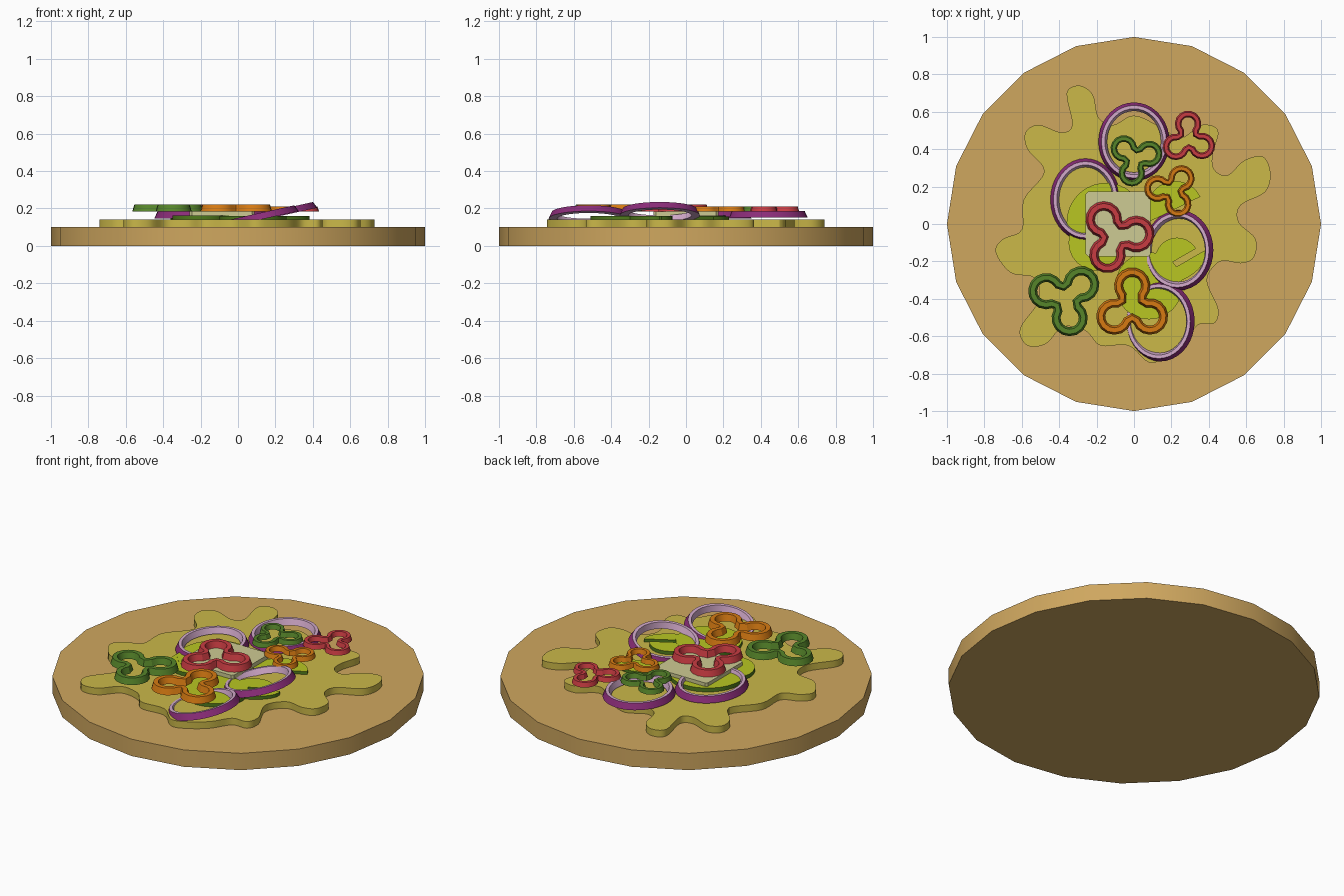
import bpy, bmesh
from math import sin, cos, pi, radians
from mathutils import Vector, Matrix

cube = bpy.data.objects.get("Cube")
if cube:
    bpy.data.objects.remove(cube, do_unlink=True)


def material(name, hex_code):
    """Flat colour given as an sRGB hex string, stored as linear."""
    srgb = [int(hex_code[i:i + 2], 16) / 255 for i in (0, 2, 4)]
    rgba = [((c + 0.055) / 1.055) ** 2.4 for c in srgb] + [1]
    m = bpy.data.materials.new(name)
    m.use_nodes = True
    m.diffuse_color = rgba
    m.node_tree.nodes["Principled BSDF"].inputs["Base Color"].default_value = rgba
    return m


crust = material("crust tan", "CFA75F")
sauce = material("sauce yellow", "CBB849")
lime = material("slice lime", "B8C622")
skin = material("slice skin green", "4F7A1C")
cheese = material("cheese cream", "CECB93")
red = material("pepper red", "C93C42")
orange = material("pepper orange", "D67A12")
green = material("pepper green", "56852A")
purple = material("onion purple", "8A2C78")
lavender = material("onion lavender", "D3AACB")


def finish(name, bm, mats, smooth=True):
    bmesh.ops.recalc_face_normals(bm, faces=bm.faces[:])
    mesh = bpy.data.meshes.new(name)
    bm.to_mesh(mesh)
    bm.free()
    for m in mats:
        mesh.materials.append(m)
    ob = bpy.data.objects.new(name, mesh)
    bpy.context.collection.objects.link(ob)
    if smooth:
        bpy.ops.object.select_all(action='DESELECT')
        ob.select_set(True)
        bpy.context.view_layer.objects.active = ob
        bpy.ops.object.shade_smooth_by_angle(angle=radians(30))
    return ob


def slab(name, outline, z0, z1, mats):
    """Extruded outline; a second material goes on the side walls."""
    bm = bmesh.new()
    base = bm.faces.new([bm.verts.new((x, y, z0)) for x, y in outline])
    top = bmesh.ops.extrude_face_region(bm, geom=[base], use_keep_orig=True)
    for v in top["geom"]:
        if isinstance(v, bmesh.types.BMVert):
            v.co.z = z1
    bm.normal_update()
    for f in bm.faces:
        f.material_index = len(mats) - 1 if abs(f.normal.z) < 0.5 else 0
    return finish(name, bm, mats)


def sweep(name, path, profile, mats, edge_mats):
    """Closed flat path (anticlockwise) carrying a closed (outward, up) profile."""
    bm = bmesh.new()
    loops = []
    n, k = len(path), len(profile)
    for i, p in enumerate(path):
        t = (path[(i + 1) % n] - path[i - 1]).normalized()
        out = Vector((t.y, -t.x))
        loops.append([bm.verts.new((*(p + out * o), z)) for o, z in profile])
    for i in range(n):
        a, b = loops[i], loops[(i + 1) % n]
        for j in range(k):
            f = bm.faces.new((a[j], b[j], b[(j + 1) % k], a[(j + 1) % k]))
            f.material_index = edge_mats[j]
    return finish(name, bm, mats)


def arc(cx, cy, r, start, end, n, squash=1.0, turn=0.0):
    """Points on an arc, flattened across its local y and then turned."""
    pts = []
    for i in range(n):
        a = radians(start + (end - start) * i / (n - 1))
        x, y = r * cos(a), r * sin(a) * squash
        t = radians(turn)
        pts.append((cx + x * cos(t) - y * sin(t), cy + x * sin(t) + y * cos(t)))
    return pts


def smooth_loop(pts, steps=5):
    """Rounded closed curve through the given points."""
    out = []
    n = len(pts)
    for i in range(n):
        a, b, c, d = (Vector(pts[(i + s) % n]) for s in (-1, 0, 1, 2))
        for s in range(steps):
            t = s / steps
            p = b * 2 + (c - a) * t + (a * 2 - b * 5 + c * 4 - d) * t ** 2
            p += (b * 3 - a - c * 3 + d) * t ** 3
            out.append(p / 200)
    return out


# Crust: twenty-sided board
slab("crust", arc(0, 0, 1, 0, 342, 20), 0, 0.1, [crust])

# Sauce: splat with rounded lobes, outline in hundredths
splat = [(-29, 74), (-22, 69), (-19, 57), (-11, 53), (0, 58), (14, 52), (25, 46),
         (36, 53), (45, 50), (42, 37), (43, 29), (50, 26), (59, 34), (69, 36),
         (73, 27), (70, 17), (57, 10), (56, 1), (65, -8), (64, -18), (57, -21),
         (46, -20), (39, -30), (45, -45), (43, -53), (34, -54), (27, -64),
         (18, -71), (8, -74), (-3, -65), (-18, -65), (-26, -57), (-38, -55),
         (-47, -64), (-57, -65), (-61, -56), (-51, -41), (-53, -29), (-66, -26),
         (-74, -15), (-70, -8), (-60, -3), (-59, 13), (-48, 28), (-57, 40),
         (-58, 49), (-51, 53), (-39, 49), (-33, 53), (-36, 70)]
slab("sauce", smooth_loop(splat), 0.1, 0.14, [sauce])

# Green slices: whole discs and cut halves with dark skin
slices = [("large_slice", arc(-0.15, 0.01, 0.21, 0, 348, 30)),
          ("left_slice", arc(-0.2, -0.1, 0.15, 0, 345, 24)),
          ("front_slice", arc(0.08, -0.33, 0.18, 0, 345, 24)),
          ("right_half_slice", arc(0.23, -0.19, 0.117, 0, 180, 16, 1, 30)),
          ("right_cut_slice", arc(0.25, -0.215, 0.145, 180, 360, 16, 0.55, 30)),
          ("back_half_slice", arc(0.22, 0.08, 0.15, 0, 180, 16, 1, 26))]
for i, (name, outline) in enumerate(slices):
    slab(name, outline, 0.135, 0.163 - 0.001 * i, [lime, skin])

# Cheese: square with nipped corners
c, n = 0.173, 0.012
corner = [(c, n - c), (c, c - n), (c - n, c), (n - c, c),
          (-c, c - n), (-c, n - c), (n - c, -c), (c - n, -c)]
slab("cheese_slice", [(x - 0.085, y) for x, y in corner], 0.16, 0.184, [cheese])


# Onion rings: purple outside, lavender inside; two lean to the left
def onion(name, x, y, z, rx, ry, lean):
    path = [Vector((rx * cos(2 * pi * i / 36), ry * sin(2 * pi * i / 36)))
            for i in range(36)]
    h = 0.0175
    profile = [(0, -h), (-0.016, h), (-0.034, h), (-0.046, -h)]
    ob = sweep(name, path, profile, [purple, lavender], [0, 1, 1, 1])
    ob.matrix_world = Matrix.Translation((x, y, z)) @ Matrix.Rotation(radians(lean), 4, 'Y')


onion("back_onion", 0, 0.44, 0.17, 0.19, 0.21, 0)
onion("left_onion", -0.26, 0.13, 0.165, 0.187, 0.22, 0)
onion("right_onion", 0.235, -0.14, 0.18, 0.19, 0.215, -12.5)
onion("front_onion", 0.135, -0.52, 0.162, 0.19, 0.215, -12.5)


# Pepper rings: three-lobed loops with sloping walls
def pepper(name, x, y, turn, size, mat):
    path = []
    for lobe in range(3):
        a = radians(turn + 120 * lobe)
        cx, cy = 0.11 * cos(a), 0.11 * sin(a)
        path += arc(cx, cy, 0.073, -132, 132, 12, 1, turn + 120 * lobe)
        path.append((0.062 * cos(a + pi / 3), 0.062 * sin(a + pi / 3)))
    path = [Vector(p) for p in path]
    profile = [(0.024, 0), (0.013, 0.037), (-0.013, 0.037), (-0.024, 0)]
    ob = sweep(name, path, profile, [mat], [0] * 4)
    ob.location = (x, y, 0.184)
    ob.scale = (size,) * 3


pepper("centre_red_pepper", -0.097, -0.065, 6, 1, red)
pepper("front_orange_pepper", -0.01, -0.44, 90, 1, orange)
pepper("left_green_pepper", -0.365, -0.395, 41, 1, green)
pepper("back_green_pepper", 0.005, 0.35, 18, 0.73, green)
pepper("back_red_pepper", 0.292, 0.455, 92, 0.73, red)
pepper("right_orange_pepper", 0.205, 0.18, 53, 0.73, orange)
